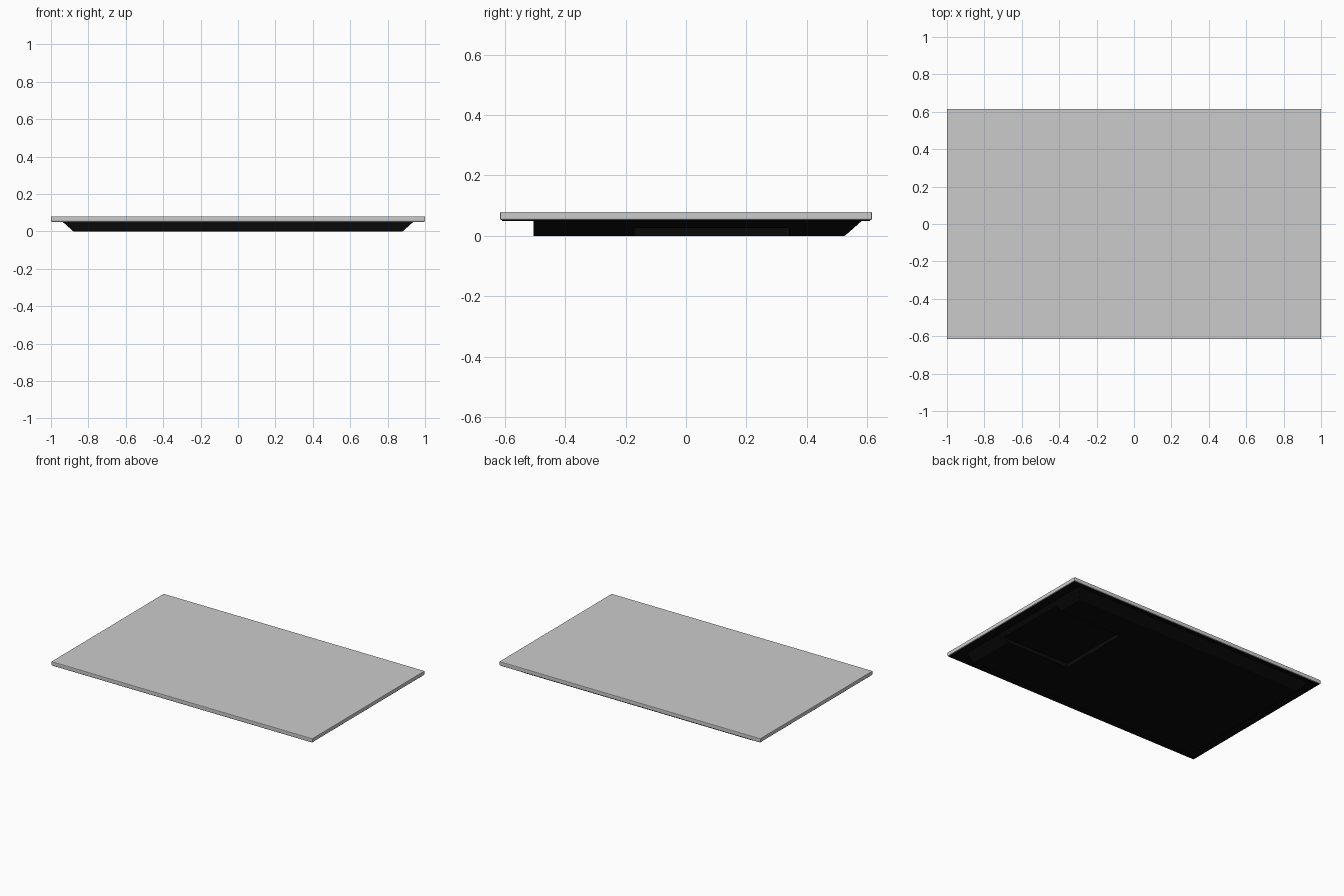
import bpy, bmesh

if "Cube" in bpy.data.objects:
    bpy.data.objects.remove(bpy.data.objects["Cube"])


def material(name, rgb):
    m = bpy.data.materials.new(name)
    m.diffuse_color = (*rgb, 1)
    m.use_nodes = True
    m.node_tree.nodes["Principled BSDF"].inputs["Base Color"].default_value = m.diffuse_color
    return m


black = material("black", (0.003, 0.003, 0.003))


def solid(name, bottom, top, z0, z1, mat=None, bevel=0):
    """Tapered box; bottom and top are (x0, x1, y0, y1) rectangles."""
    bm = bmesh.new()
    rings = []
    for (x0, x1, y0, y1), z in ((bottom, z0), (top, z1)):
        rings.append([bm.verts.new((x, y, z)) for x, y in
                      ((x0, y0), (x1, y0), (x1, y1), (x0, y1))])
    lo, hi = rings
    bm.faces.new(lo[::-1])
    bm.faces.new(hi)
    for i in range(4):
        j = (i + 1) % 4
        bm.faces.new((lo[i], lo[j], hi[j], hi[i]))
    if bevel:
        bmesh.ops.bevel(bm, geom=bm.edges[:], offset=bevel, segments=2,
                        profile=0.5, affect='EDGES')
    bm.normal_update()
    me = bpy.data.meshes.new(name)
    bm.to_mesh(me)
    bm.free()
    ob = bpy.data.objects.new(name, me)
    bpy.context.collection.objects.link(ob)
    if mat:
        me.materials.append(mat)
    return ob


# thin grey panel with softened edges
full = (-1, 1, -0.615, 0.615)
solid("panel", full, full, 0.053, 0.08, bevel=0.004)

# dark sheet covering the panel underside
under = (-0.994, 0.994, -0.609, 0.609)
solid("panel_underside", under, under, 0.05, 0.056, black)

# rear housing: sloped on three sides, upright at the front
housing = solid("rear_housing", (-0.88, 0.88, -0.505, 0.525),
                (-0.94, 0.94, -0.505, 0.585), 0, 0.053, black, bevel=0.003)

# connector recess open towards the right side
recess = (0.40, 1.1, -0.17, 0.34)
cutter = solid("recess_cutter", recess, recess, -0.05, 0.027, black)
cutter.hide_render = True
cutter.hide_viewport = True
cut = housing.modifiers.new("recess", 'BOOLEAN')
cut.operation = 'DIFFERENCE'
cut.solver = 'EXACT'
cut.object = cutter
